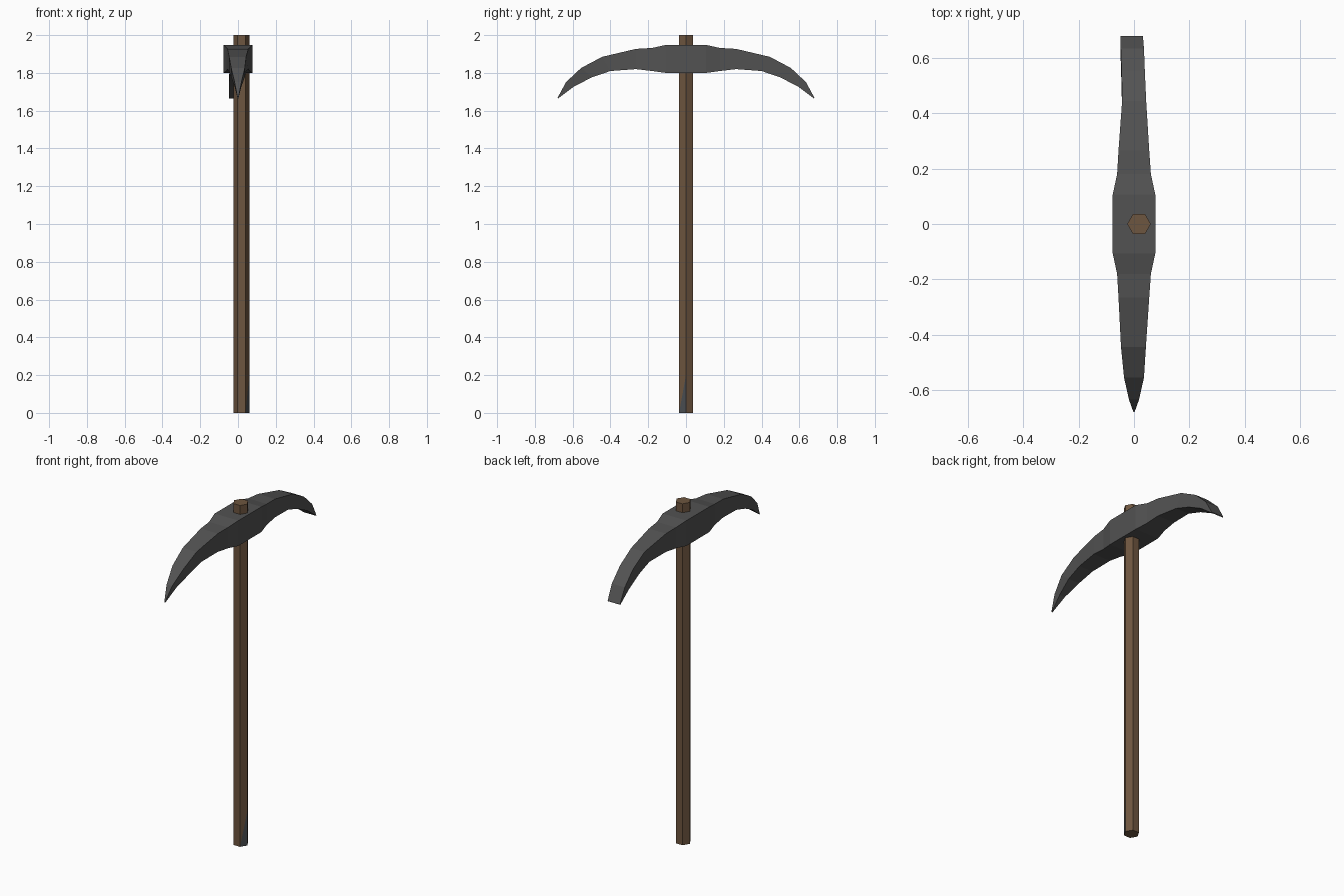
import bpy, bmesh, math

if "Cube" in bpy.data.objects:
    bpy.data.objects.remove(bpy.data.objects["Cube"])


def material(name, rgb):
    m = bpy.data.materials.new(name)
    m.diffuse_color = (*rgb, 1)
    m.use_nodes = True
    m.node_tree.nodes["Principled BSDF"].inputs["Base Color"].default_value = m.diffuse_color
    return m


def make_object(name, bm, mats):
    bmesh.ops.recalc_face_normals(bm, faces=bm.faces)
    me = bpy.data.meshes.new(name)
    bm.to_mesh(me)
    bm.free()
    for m in mats:
        me.materials.append(m)
    ob = bpy.data.objects.new(name, me)
    bpy.context.collection.objects.link(ob)
    return ob


iron = material("dark iron", (0.085, 0.085, 0.085))
wood = material("brown wood", (0.155, 0.092, 0.050))
stain = material("grey stain", (0.070, 0.078, 0.085))

# Head: side profile (top y, top z, bottom y, bottom z), shared by both arms
profile = [(0.106, 1.948, 0.106, 1.800), (0.180, 1.932, 0.180, 1.810),
           (0.265, 1.927, 0.265, 1.820), (0.444, 1.885, 0.400, 1.810),
           (0.555, 1.826, 0.497, 1.777), (0.635, 1.751, 0.593, 1.728),
           (0.680, 1.668, 0.677, 1.665)]
# Left and right half widths along each arm
pick = [(.077, .077), (.061, .061), (.056, .055), (.047, .043),
        (.036, .036), (.018, .018), (.002, .002)]
chisel = [(.077, .077), (.061, .061), (.056, .055), (.043, .044),
          (.045, .039), (.048, .036), (.048, .032)]


def ring(bm, side, p, w):
    yt, zt, yb, zb = p
    return [bm.verts.new(c) for c in (
        (-w[0], side * yt, zt), (w[1], side * yt, zt),
        (w[1], side * yb, zb), (-w[0], side * yb, zb))]


bm = bmesh.new()
rings = [ring(bm, -1, p, w) for p, w in reversed(list(zip(profile, pick)))]
rings += [ring(bm, 1, p, w) for p, w in zip(profile, chisel)]
for a, b in zip(rings, rings[1:]):
    for i in range(4):
        j = (i + 1) % 4
        bm.faces.new((a[i], a[j], b[j], b[i]))
bm.faces.new(rings[0])
bm.faces.new(rings[-1])
make_object("pick_head", bm, [iron])

# Handle: six-sided shaft, set slightly off centre
R, CX = 0.0425, 0.018
bm = bmesh.new()
low, high = [], []
for i in range(6):
    a = math.radians(60 * i)
    x, y = CX + R * math.cos(a), R * math.sin(a)
    low.append(bm.verts.new((x, y, 0)))
    high.append(bm.verts.new((x, y, 2)))
mark = bm.verts.new((CX + R, 0, 0.2))
bm.faces.new(low)
bm.faces.new(high)
for i in range(1, 5):
    bm.faces.new((low[i], low[i + 1], high[i + 1], high[i]))
bm.faces.new((low[0], low[1], high[1], high[0], mark))
bm.faces.new((low[5], mark, high[0], high[5]))
# Stained corner at the foot
bm.faces.new((low[5], low[0], mark)).material_index = 1
make_object("handle", bm, [wood, stain])
